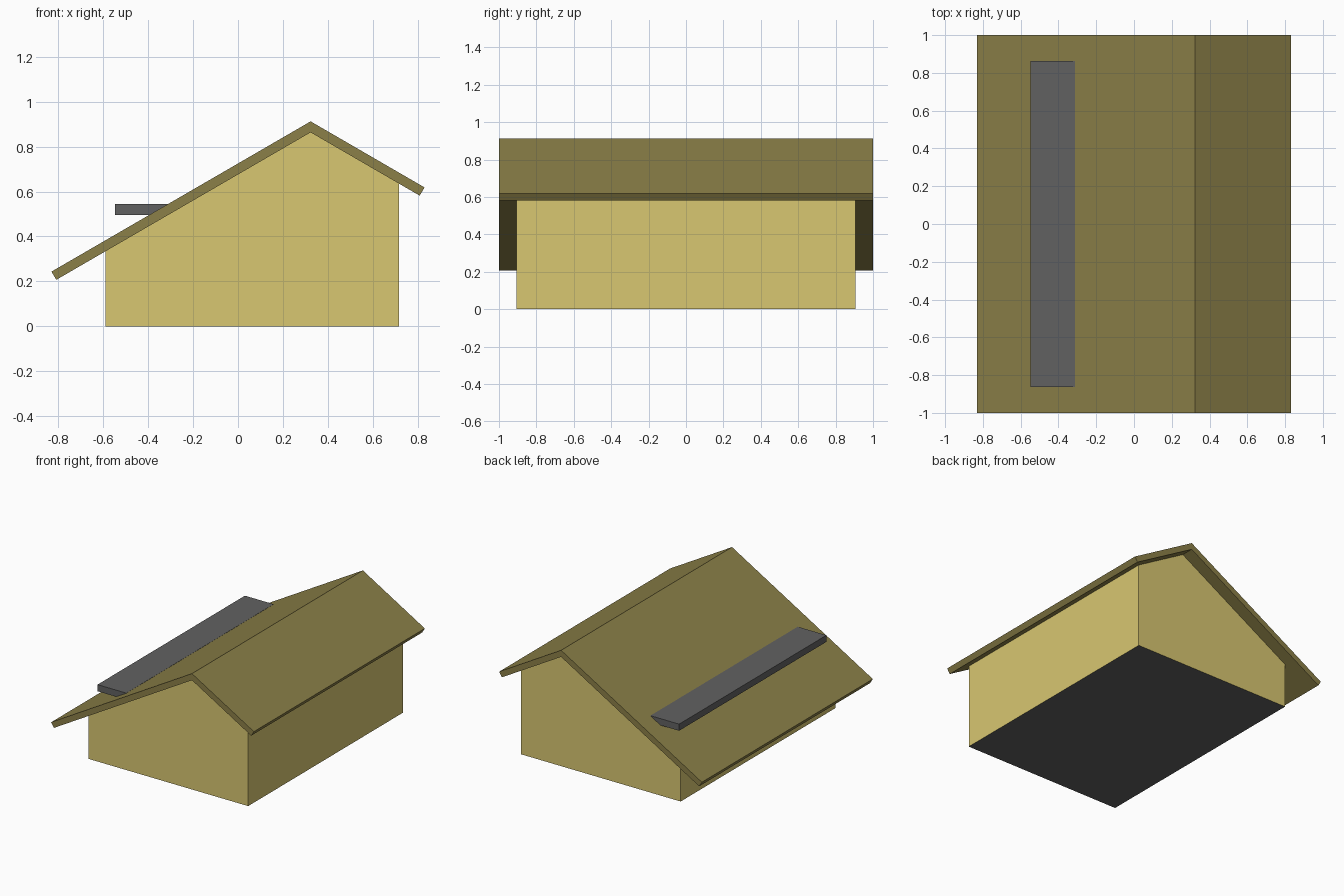
import bpy
import bmesh
from math import tan, radians

if "Cube" in bpy.data.objects:
    bpy.data.objects.remove(bpy.data.objects["Cube"])

SLOPE = tan(radians(30.1))
RIDGE_X, RIDGE_TOP, RIDGE_UNDER = 0.323, 0.912, 0.863


def under(x):
    return RIDGE_UNDER - SLOPE * abs(x - RIDGE_X)


def top(x):
    return RIDGE_TOP - SLOPE * abs(x - RIDGE_X)


def material(name, color):
    m = bpy.data.materials.new(name)
    m.diffuse_color = (*color, 1)
    m.use_nodes = True
    m.node_tree.nodes["Principled BSDF"].inputs["Base Color"].default_value = m.diffuse_color
    return m


def extrude_profile(name, profile, half_y, *mats):
    """Solid prism from an x-z profile, running from -half_y to half_y."""
    bm = bmesh.new()
    face = bm.faces.new([bm.verts.new((x, -half_y, z)) for x, z in profile])
    ext = bmesh.ops.extrude_face_region(bm, geom=[face], use_keep_orig=True)
    new_verts = [g for g in ext["geom"] if isinstance(g, bmesh.types.BMVert)]
    bmesh.ops.translate(bm, verts=new_verts, vec=(0, 2 * half_y, 0))
    bmesh.ops.recalc_face_normals(bm, faces=bm.faces)
    # a second material goes on the underside
    if len(mats) > 1:
        for f in bm.faces:
            if f.normal.z < -0.9:
                f.material_index = 1
    mesh = bpy.data.meshes.new(name)
    bm.to_mesh(mesh)
    bm.free()
    for m in mats:
        mesh.materials.append(m)
    obj = bpy.data.objects.new(name, mesh)
    bpy.context.collection.objects.link(obj)
    return obj


wall = material("wall_yellow", (0.69, 0.57, 0.165))
tiles = material("roof_olive", (0.26, 0.216, 0.065))
grey = material("dark_grey", (0.12, 0.12, 0.12))

# Walls with gabled ends and a grey floor
L, R = -0.59, 0.717
extrude_profile("house_body",
                [(L, 0), (R, 0), (R, under(R)), (RIDGE_X, RIDGE_UNDER), (L, under(L))],
                0.905, wall, grey)

# Asymmetric pitched roof with square-cut eaves
extrude_profile("roof",
                [(-0.83, top(-0.83)), (-0.808, under(-0.808)), (RIDGE_X, RIDGE_UNDER),
                 (0.808, under(0.808)), (0.83, top(0.83)), (RIDGE_X, RIDGE_TOP)],
                1.0, tiles)

# Horizontal slab jutting out of the long roof slope
extrude_profile("roof_ledge",
                [(-0.547, 0.496), (-0.312, 0.496), (-0.312, 0.545), (-0.547, 0.545)],
                0.862, grey)
